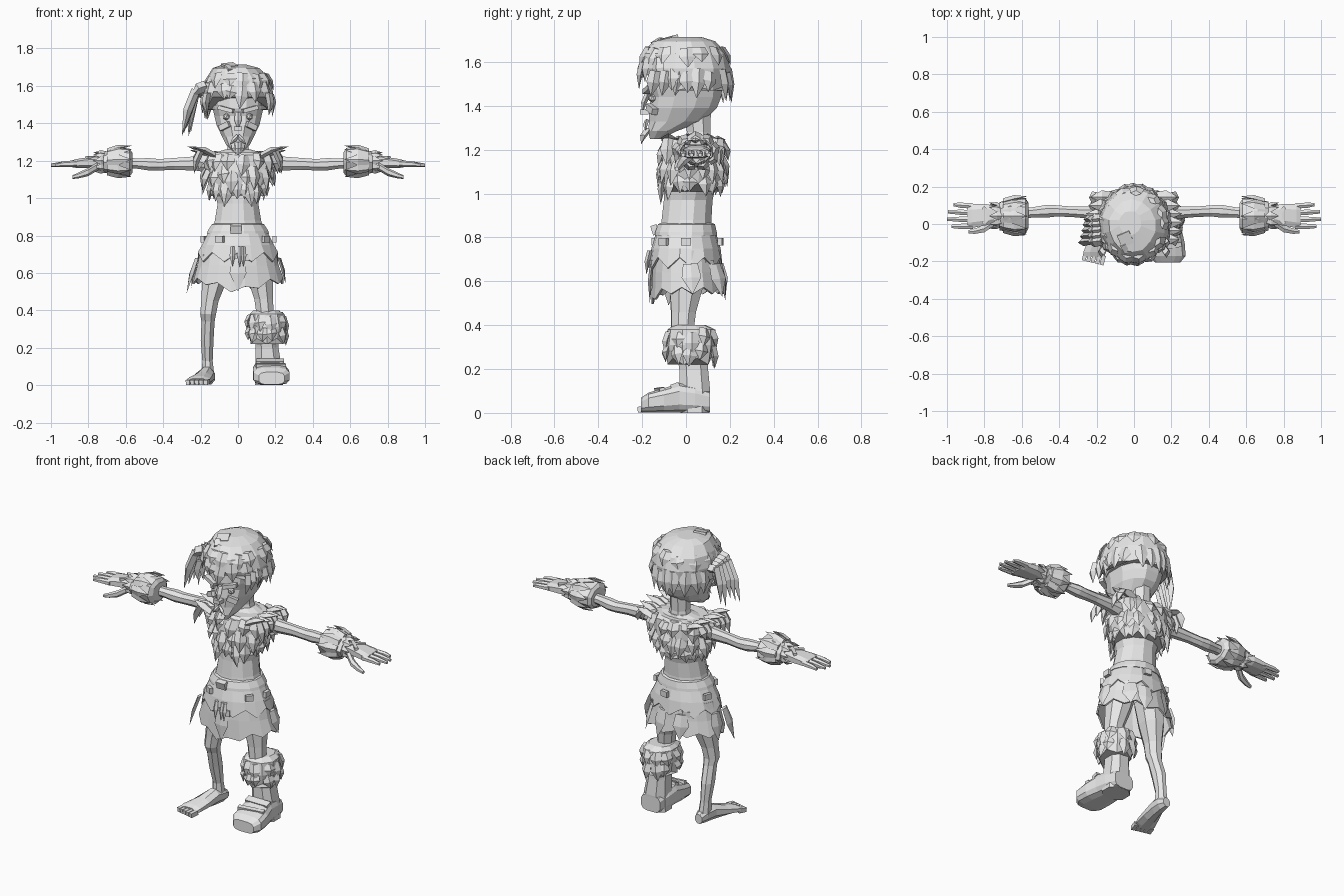
import bpy, bmesh, math, random
from mathutils import Vector as V

random.seed(4)
GREY = bpy.data.materials.new("stone grey")
GREY.diffuse_color = (0.8, 0.8, 0.8, 1)
TAU = 2 * math.pi
AXES = {'x': (0, 1, 2), 'y': (1, 0, 2), 'z': (2, 0, 1)}


def finish(name, bm, solid=0):
    bmesh.ops.recalc_face_normals(bm, faces=bm.faces)
    me = bpy.data.meshes.new(name)
    bm.to_mesh(me)
    bm.free()
    me.materials.append(GREY)
    ob = bpy.data.objects.new(name, me)
    bpy.context.collection.objects.link(ob)
    if solid:
        ob.modifiers.new("thickness", 'SOLIDIFY').thickness = solid
    return ob


def loft(bm, axis, rows, n=8, caps=True, edge=None, jit=0, square=1.0):
    """Rows are (position, centre u, centre v, radius u, radius v) along an axis."""
    a, u, v = AXES[axis]
    rings = []
    for r, (p, cu, cv, ru, rv) in enumerate(rows):
        ring = []
        for i in range(n):
            t = TAU * (i + 0.5) / n
            c, s = math.cos(t), math.sin(t)
            co = V((0, 0, 0))
            k = 1 + random.uniform(-jit, jit)
            co[u] = cu + ru * k * math.copysign(abs(c) ** square, c)
            co[v] = cv + rv * k * math.copysign(abs(s) ** square, s)
            co[a] = p + (edge(i, t) if edge and r == len(rows) - 1 else 0)
            ring.append(bm.verts.new(co))
        rings.append(ring)
    for A, B in zip(rings, rings[1:]):
        for i in range(n):
            j = (i + 1) % n
            bm.faces.new((A[i], A[j], B[j], B[i]))
    if caps:
        bm.faces.new(rings[0])
        bm.faces.new(rings[-1])


def part(name, axis, rows, solid=0, **kw):
    bm = bmesh.new()
    loft(bm, axis, rows, **kw)
    return finish(name, bm, solid)


def span(rows):
    """(z, half width, front y, back y, x) rows become loft rows."""
    return [(r[0], r[4] if len(r) > 4 else 0, (r[2] + r[3]) / 2, r[1], (r[3] - r[2]) / 2) for r in rows]


def blade(bm, base, tip, out, w, t):
    """A tapering tuft with a bulge near its root."""
    base, tip, out = V(base), V(tip), V(out).normalized()
    side = (tip - base).cross(out).normalized()
    rings = []
    for f, k in ((0, .75), (.45, 1)):
        c = base.lerp(tip, f) + out * t * f
        rings.append([bm.verts.new(c + d) for d in (side * w * k, out * t, -side * w * k, -out * t)])
    end = bm.verts.new(tip)
    A, B = rings
    bm.faces.new(A)
    for i in range(4):
        j = (i + 1) % 4
        bm.faces.new((A[i], A[j], B[j], B[i]))
        bm.faces.new((B[i], B[j], end))


def tufts(bm, z, cy, rx, ry, n, length, w, flare=.02, cx=0, skip=None, t=.014):
    """A ring of hanging tufts around an upright ellipse."""
    for i in range(n):
        a = TAU * (i + random.uniform(-.3, .3)) / n
        if skip and skip(a):
            continue
        o = V((math.cos(a), math.sin(a), 0))
        b = V((cx + rx * o.x, cy + ry * o.y, z + random.uniform(-.012, .012)))
        sway = V((-o.y, o.x, 0)) * random.uniform(-.02, .02)
        blade(bm, b, b + o * flare + sway - V((0, 0, length * random.uniform(.65, 1.15))), o, w, t)


def box(bm, c, size, rot=(0, 0, 0)):
    from mathutils import Euler, Matrix
    m = Matrix.Translation(c) @ Euler(rot).to_matrix().to_4x4() @ Matrix.Diagonal((*size, 1))
    bmesh.ops.create_cube(bm, size=1, matrix=m)


# Body and neck
part("torso", 'z', span([(.78, .16, -.13, .13), (.88, .128, -.115, .12), (.97, .113, -.105, .125),
     (1.08, .145, -.1, .15), (1.17, .185, -.085, .15), (1.23, .17, -.05, .13), (1.26, .07, 0, .12)]), n=12)
part("neck", 'z', span([(1.2, .08, -.02, .13), (1.28, .058, 0, .115), (1.4, .06, -.02, .12)]), n=8)

# Head with a forward chin
part("head", 'z', span([(1.25, .03, -.165, -.11), (1.285, .065, -.175, -.04), (1.33, .088, -.172, .08),
     (1.39, .118, -.172, .145), (1.44, .13, -.165, .165), (1.48, .14, -.178, .17), (1.56, .15, -.17, .175),
     (1.65, .12, -.13, .14)]), n=12, square=.85)
bm = bmesh.new()
blade(bm, (0, -.172, 1.46), (0, -.2, 1.365), (0, -1, 0), .02, .014)
box(bm, (0, -.19, 1.372), (.045, .04, .022))
for s in (-1, 1):
    box(bm, (s * .065, -.172, 1.475), (.085, .03, .022), (0, -s * .25, s * .3))
    box(bm, (s * .07, -.155, 1.385), (.06, .03, .03), (0, s * .4, s * .5))
finish("nose_and_brows", bm)
bm = bmesh.new()
for s in (-1, 1):
    bmesh.ops.create_icosphere(bm, subdivisions=1, radius=.02)
    bmesh.ops.translate(bm, verts=bm.verts[-12:], vec=(s * .062, -.153, 1.435))
finish("eyes", bm)
bm = bmesh.new()
for s in (-1, 1):
    blade(bm, (0, -.178, 1.335), (s * .045, -.185, 1.285), (0, -1, 0), .013, .01)
    blade(bm, (s * .02, -.165, 1.295), (s * .012, -.2, 1.235), (0, -1, 0), .018, .014)
blade(bm, (0, -.17, 1.3), (0, -.205, 1.225), (0, -1, 0), .025, .016)
finish("beard", bm)

# Hair cap, hanging locks, side tail, band and clasp
part("hair_cap", 'z', span([(1.715, .06, -.06, .07, -.02), (1.695, .125, -.15, .13, -.01),
     (1.64, .172, -.2, .185), (1.57, .187, -.21, .2), (1.49, .18, -.2, .195)]), n=14, jit=.035,
     edge=lambda i, t: .05 if math.sin(t) < -.4 else -.02 * (i % 2))
bm = bmesh.new()
front = lambda a: math.sin(a) < -.35
back = lambda a: not front(a)
tufts(bm, 1.56, 0, .178, .195, 20, .14, .036, .012, skip=front)
tufts(bm, 1.61, -.005, .175, .195, 18, .11, .036, .014, skip=back)
tufts(bm, 1.66, -.005, .15, .17, 13, .1, .04, .04)
for s in (-1, 1):
    for y in (-.14, -.09, -.03):
        blade(bm, (s * .165, y, 1.56), (s * .165, y - .02, 1.4 + random.uniform(0, .05)), (s, 0, 0), .032, .02)
finish("hair_locks", bm)
bm = bmesh.new()
for k in range(5):
    y = -.09 + .03 * k
    blade(bm, (-.17, y, 1.60 - .01 * k), (-.25, y - .01, 1.54), (-.5, 0, 1), .03, .03)
    blade(bm, (-.225, y, 1.58), (-.3 + .012 * k, y - .01, 1.33 + .02 * (k % 3)), (-1, 0, .3), .024, .024)
finish("side_tail", bm)
part("head_band", 'z', span([(1.475, .155, -.165, .18), (1.495, .158, -.17, .183), (1.5, .15, -.16, .175)]), n=14)
bm = bmesh.new()
box(bm, (-.045, -.08, 1.705), (.07, .07, .02), (.25, -.1, .4))
box(bm, (-.05, -.13, 1.69), (.03, .05, .025), (.5, 0, .5))
finish("hair_clasp", bm)

# Fur vest with layered tufts and raised shoulders
part("vest", 'z', span([(1.245, .15, -.08, .15), (1.23, .2, -.1, .17), (1.14, .18, -.115, .175),
     (1.05, .15, -.115, .165)]), n=14, jit=.04, edge=lambda i, t: -.04 * (i % 2))
bm = bmesh.new()
tufts(bm, 1.24, .035, .19, .125, 18, .11, .038, .035, t=.02)
tufts(bm, 1.16, .03, .165, .13, 18, .12, .036, .03, t=.018)
tufts(bm, 1.09, .025, .14, .125, 15, .12, .034, .015, t=.016)
for s in (-1, 1):
    for k in range(6):
        y = -.08 + .045 * k
        blade(bm, (s * .12, y, 1.225), (s * (.27 - abs(k - 2) * .012), y, 1.275 - .02 * (k % 2)), (0, 0, 1), .035, .018)
        blade(bm, (s * .2, y, 1.25), (s * .235, y - .01, 1.13 + .02 * (k % 3)), (s, 0, .3), .034, .018)
    blade(bm, (s * .05, -.1, 1.08), (s * .075, -.115, .95), (0, -1, 0), .03, .016)
finish("vest_fur", bm)

# Two layered skirt, belt and belt fittings
part("skirt_lower", 'z', span([(.74, .2, -.145, .15), (.64, .22, -.155, .16), (.555, .245, -.16, .172)]), solid=.01,
     n=20, caps=False, edge=lambda i, t: (.018 if i % 2 else -.012) - .05 * max(0, -math.sin(t)) ** 6)
part("skirt_upper", 'z', span([(.86, .125, -.12, .125), (.81, .165, -.14, .14), (.75, .195, -.158, .158),
     (.685, .218, -.168, .168)]), solid=.01, n=18, caps=False, edge=lambda i, t: .025 if i % 2 else -.025)
bm = bmesh.new()
for x, y, z, tx, ty, tz in ((-.22, -.06, .68, -.275, -.08, .49), (-.22, .03, .68, -.25, .04, .52),
                            (.22, .02, .68, .255, .03, .54), (.05, .155, .68, .07, .18, .51),
                            (-.08, .155, .68, -.08, .18, .53), (0, -.155, .68, 0, -.165, .5),
                            (.14, .13, .68, .16, .165, .53)):
    blade(bm, (x, y, z), (tx, ty, tz), (x, y, 0), .045, .01)
for x in (-.03, .01, .03):
    blade(bm, (x, -.165, .74), (x, -.18, .63), (0, -1, 0), .015, .012)
finish("skirt_strips", bm)
part("belt", 'z', span([(.81, .17, -.145, .145), (.825, .165, -.143, .143), (.86, .142, -.13, .135),
     (.865, .125, -.12, .125)]), n=16)
bm = bmesh.new()
box(bm, (-.01, -.142, .835), (.06, .03, .045), (.3, 0, 0))
for i in range(9):
    a = TAU * i / 9
    box(bm, (.195 * math.cos(a), .16 * math.sin(a), .78 - .1 * (i % 2)), (.02, .045, .035), (0, 0, a))
finish("buckle_and_pouches", bm)

# Bare leg and foot
part("bare_leg", 'z', [(.68, -.1, .01, .085, .09), (.56, -.125, 0, .072, .08), (.45, -.15, -.015, .05, .058),
     (.38, -.16, -.02, .046, .052), (.34, -.16, -.008, .038, .045), (.24, -.165, .02, .037, .048),
     (.13, -.163, .04, .03, .036), (.05, -.16, .045, .036, .045)], n=8)
part("bare_foot", 'y', [(.1, -.155, .035, .025, .03), (.06, -.157, .045, .038, .045), (0, -.168, .05, .042, .05),
     (-.08, -.19, .036, .056, .034), (-.15, -.21, .026, .066, .024), (-.175, -.215, .02, .058, .018)], n=8)
bm = bmesh.new()
for k in range(5):
    box(bm, (-.263 + .024 * k, -.17 - .006 * k, .017), (.021, .05, .026), (.1, 0, -.25))
finish("toes", bm)

# Booted leg
part("booted_leg", 'z', [(.68, .1, .01, .085, .09), (.56, .12, 0, .072, .08), (.46, .137, -.01, .054, .06),
     (.38, .145, -.015, .05, .055), (.3, .15, .01, .055, .06)], n=8)
part("boot_shaft", 'z', [(.3, .15, .025, .068, .075), (.2, .155, .035, .065, .07), (.1, .163, .04, .075, .075),
     (.0, .165, .04, .08, .07)], n=8, square=.8)
part("boot_foot", 'y', [(.11, .165, .05, .065, .05), (.04, .165, .062, .082, .062), (-.03, .168, .068, .088, .068),
     (-.1, .175, .057, .098, .057), (-.17, .18, .047, .098, .047), (-.205, .18, .036, .07, .034)], n=12, square=.6)
bm = bmesh.new()
box(bm, (.172, -.05, .125), (.15, .04, .02), (.35, 0, 0))
box(bm, (.175, -.12, .105), (.16, .025, .02), (.2, 0, .15))
finish("boot_straps", bm)
part("shin_fur", 'z', [(.4, .15, .02, .07, .075), (.38, .152, .02, .098, .11), (.31, .155, .02, .105, .115),
     (.25, .155, .02, .09, .1)], n=10, jit=.06, edge=lambda i, t: -.03 * (i % 2))
bm = bmesh.new()
tufts(bm, .38, .02, .088, .1, 10, .1, .034, .02, cx=.153, t=.016)
tufts(bm, .31, .02, .092, .105, 10, .1, .034, .01, cx=.153, t=.016)
finish("shin_tufts", bm)

# Arms, wrist fur and hands, built on both sides
for s, side in ((-1, "right"), (1, "left")):
    part(side + "_arm", 'x', [(s * x, y, z, a, b) for x, y, z, a, b in (
        (.12, .05, 1.18, .05, .055), (.22, .06, 1.185, .036, .042), (.34, .066, 1.183, .03, .034),
        (.42, .07, 1.178, .033, .033), (.47, .068, 1.18, .037, .036), (.54, .062, 1.185, .03, .03),
        (.74, .05, 1.19, .034, .03))], n=8)
    part(side + "_wrist_fur", 'x', [(s * x, .045, z, a, b) for x, z, a, b in (
        (.565, 1.19, .07, .055), (.58, 1.192, .095, .075), (.66, 1.196, .095, .078), (.72, 1.19, .075, .055))],
        n=9, jit=.07)
    bm = bmesh.new()
    for i in range(9):
        a = TAU * i / 9 + .2
        o = V((0, math.cos(a), math.sin(a)))
        c = V((s * .70, .045, 1.192))
        blade(bm, c + V((0, o.y * .08, o.z * .06)), V((s * .57, .045 + o.y * .105, 1.195 + o.z * .085)), o, .03, .014)
        blade(bm, c + o * .045, c + V((s * .075, o.y * .07, o.z * .05)), o, .022, .012)
    finish(side + "_wrist_tufts", bm)
    bm = bmesh.new()
    for r in (-.75, .75):
        box(bm, (s * .76, .045, 1.218), (.13, .02, .014), (0, 0, r))
    finish(side + "_wrist_straps", bm)
    part(side + "_palm", 'x', [(s * x, y, z, a, b) for x, y, z, a, b in (
        (.72, .05, 1.19, .04, .03), (.79, .05, 1.19, .06, .032), (.87, .043, 1.185, .068, .024),
        (.89, .04, 1.183, .06, .018))], n=8, square=.7)
    bm = bmesh.new()
    for k, end in enumerate((.975, 1.0, .995, .965)):
        y = -.012 + .036 * k
        loft(bm, 'x', [(s * .86, y, 1.185, .017, .018), (s * .93, y * 1.05, 1.182, .016, .015),
                       (s * end, y * 1.08, 1.176, .01, .009)], n=6)
    loft(bm, 'x', [(s * .75, .01, 1.17, .025, .022), (s * .8, -.025, 1.14, .022, .022),
                   (s * .85, -.038, 1.122, .017, .016), (s * .885, -.042, 1.112, .01, .01)], n=6)
    finish(side + "_fingers", bm)
